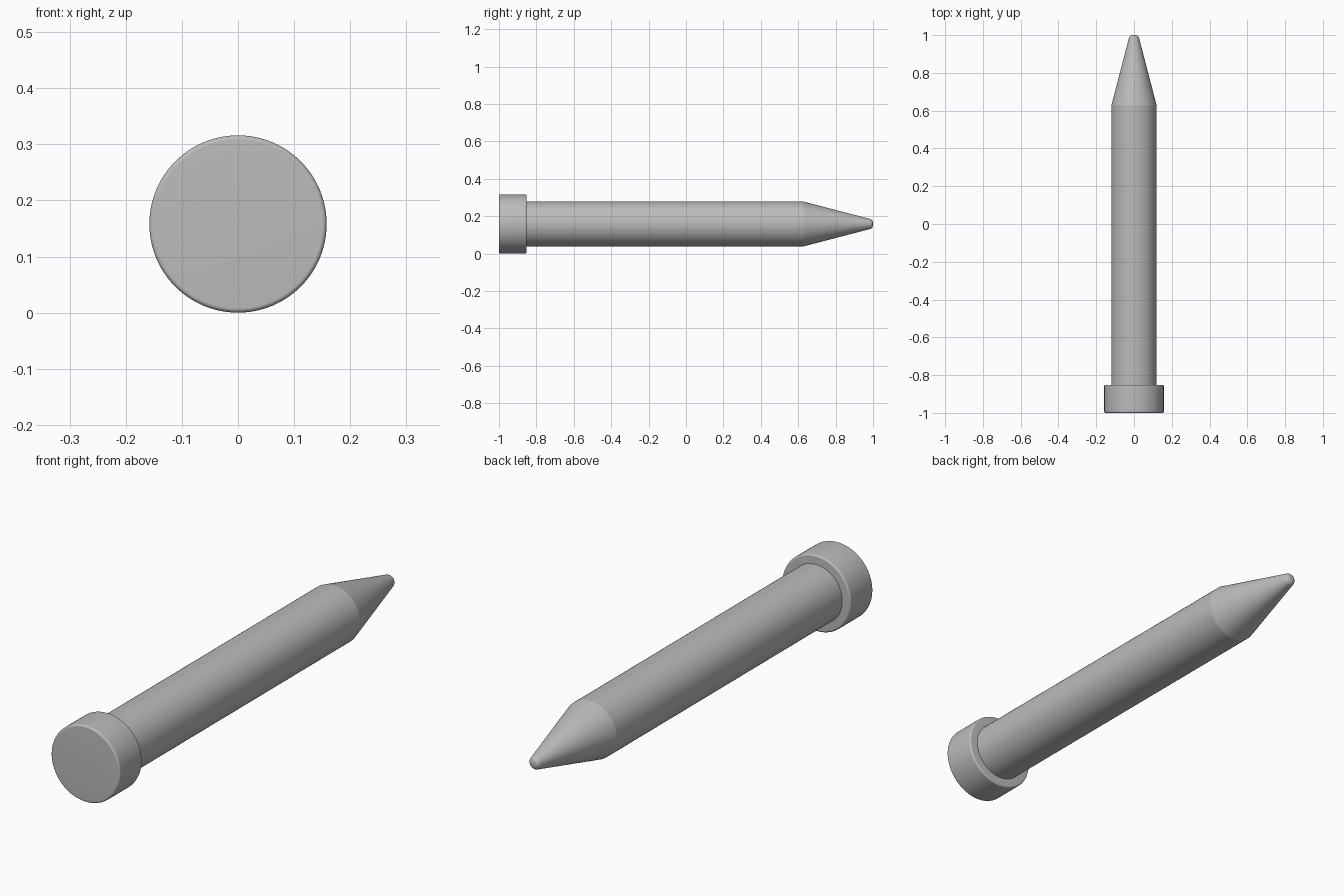
import bpy, bmesh
from math import sin, cos, pi, radians
from mathutils import Vector, Matrix

cube = bpy.data.objects.get("Cube")
if cube:
    bpy.data.objects.remove(cube, do_unlink=True)

HEAD_R = 0.158
SHAFT_R = 0.12
SEGMENTS = 96

steel = bpy.data.materials.new("plain_grey")
steel.use_nodes = True
grey = (0.5, 0.5, 0.5, 1)
steel.diffuse_color = grey
steel.node_tree.nodes["Principled BSDF"].inputs["Base Color"].default_value = grey


def arc(y, r, radius, start, end, steps=10):
    """Rounded corner in the (y, radius) profile plane, angles from +y."""
    return [(y + radius * cos(a), r + radius * sin(a))
            for a in (radians(start + (end - start) * i / steps) for i in range(steps + 1))]


def lathe(name, profile):
    """Spin a (y, radius) profile round the long axis."""
    bm = bmesh.new()
    verts = [bm.verts.new((0, y, r)) for y, r in profile]
    edges = [bm.edges.new(pair) for pair in zip(verts, verts[1:])]
    bmesh.ops.spin(bm, geom=verts + edges, cent=(0, 0, 0), axis=(0, 1, 0),
                   angle=2 * pi, steps=SEGMENTS)
    bmesh.ops.remove_doubles(bm, verts=bm.verts[:], dist=0.0001)
    bmesh.ops.recalc_face_normals(bm, faces=bm.faces[:])
    mesh = bpy.data.meshes.new(name)
    bm.to_mesh(mesh)
    bm.free()
    mesh.materials.append(steel)
    obj = bpy.data.objects.new(name, mesh)
    obj.location.z = HEAD_R
    bpy.context.collection.objects.link(obj)
    bpy.ops.object.select_all(action='DESELECT')
    obj.select_set(True)
    bpy.context.view_layer.objects.active = obj
    bpy.ops.object.shade_smooth_by_angle(angle=radians(12))


# Head: short disc with softened rims
front, back, rim = -1.0, -0.852, 0.008
lathe("head", [(front, 0)]
      + arc(front + rim, HEAD_R - rim, rim, 180, 90)
      + arc(back - rim, HEAD_R - rim, rim, 90, 0)
      + [(back, 0)])

# Shaft with tapered point and rounded tip
tip_round = 0.022
lathe("shaft_and_point", [(back - 0.01, 0), (back - 0.01, SHAFT_R), (0.627, SHAFT_R)]
      + arc(1 - tip_round, 0.006, tip_round, 75.5, 0)
      + [(1, 0)])
